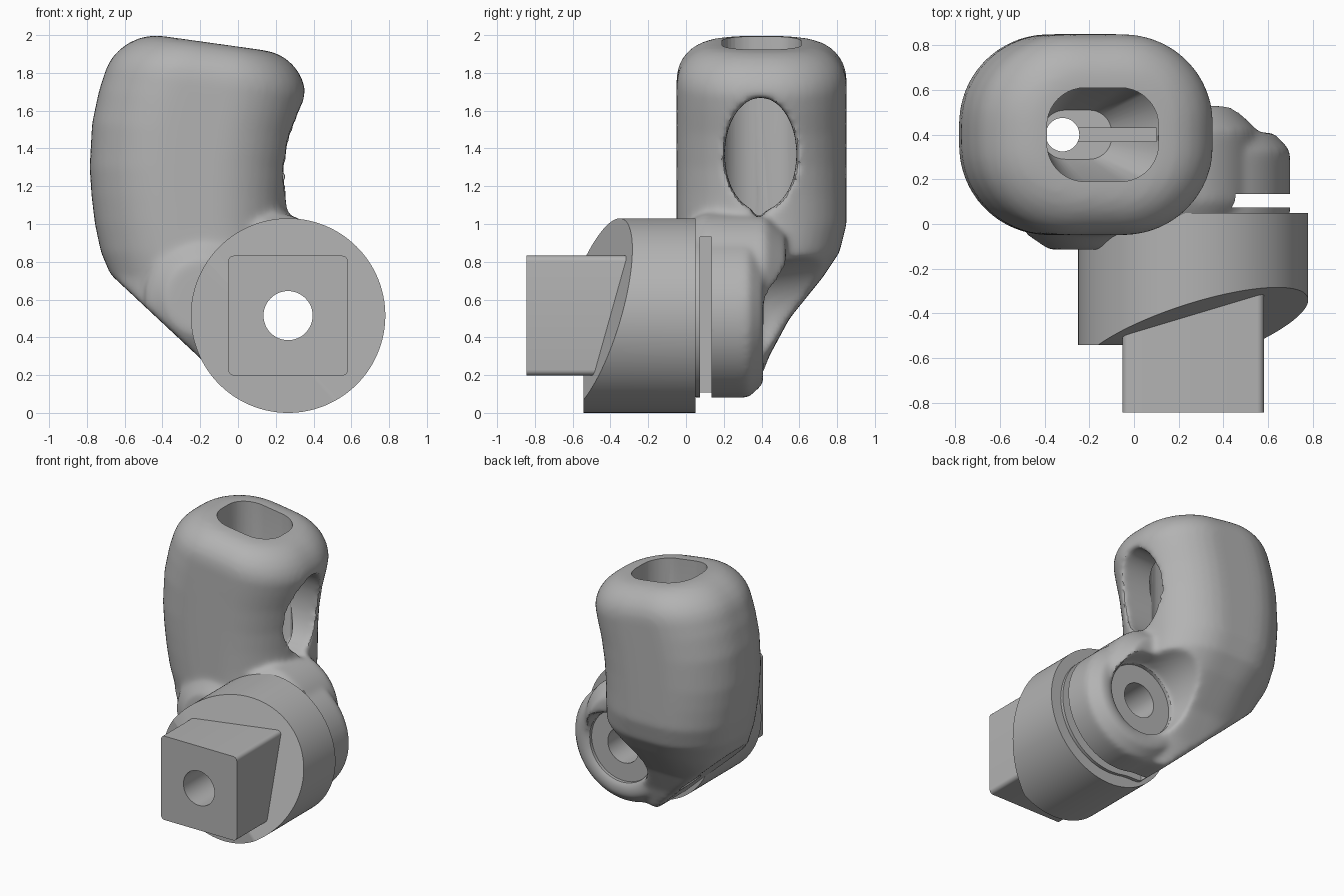
import bpy, bmesh, math
from mathutils import Vector, Matrix

if "Cube" in bpy.data.objects:
    bpy.data.objects.remove(bpy.data.objects["Cube"])

grey = bpy.data.materials.new("plain grey")
grey.use_nodes = True
grey.diffuse_color = (0.45, 0.45, 0.45, 1)
grey.node_tree.nodes["Principled BSDF"].inputs["Base Color"].default_value = grey.diffuse_color

CX, CZ = 0.265, 0.515      # pivot axis, running along y


def new_object(name, bm):
    bmesh.ops.recalc_face_normals(bm, faces=bm.faces)
    mesh = bpy.data.meshes.new(name)
    bm.to_mesh(mesh)
    bm.free()
    mesh.materials.append(grey)
    ob = bpy.data.objects.new(name, mesh)
    bpy.context.collection.objects.link(ob)
    return ob


def loft(name, rings):
    bm = bmesh.new()
    loops = [[bm.verts.new(p) for p in ring] for ring in rings]
    n = len(loops[0])
    for a, b in zip(loops, loops[1:]):
        for i in range(n):
            j = (i + 1) % n
            bm.faces.new((a[i], a[j], b[j], b[i]))
    bm.faces.new(loops[0][::-1])
    bm.faces.new(loops[-1])
    return new_object(name, bm)


def rounded_rect(x0, x1, y0, y1, r, steps=10):
    pts = []
    for k, (x, y) in enumerate([(x1 - r, y1 - r), (x0 + r, y1 - r),
                                (x0 + r, y0 + r), (x1 - r, y0 + r)]):
        for s in range(steps + 1):
            a = math.pi / 2 * (k + s / steps)
            pts.append((x + r * math.cos(a), y + r * math.sin(a)))
    return pts


def turned(name, profile, x=CX, z=CZ, n=96):
    """Solid of (y, radius) rings around an axis along y."""
    angles = [2 * math.pi * i / n for i in range(n)]
    return loft(name, [[(x + r * math.cos(a), y, z + r * math.sin(a)) for a in angles]
                       for y, r in profile])


def oval_along_x(name, x0, x1, y, z, ry, rz, n=64):
    angles = [2 * math.pi * i / n for i in range(n)]
    return loft(name, [[(x, y + ry * math.cos(a), z + rz * math.sin(a)) for a in angles]
                       for x in (x0, x1)])


def box(name, lo, hi):
    return loft(name, [[(x, y, z) for x, y in ((lo[0], lo[1]), (hi[0], lo[1]),
                                               (hi[0], hi[1]), (lo[0], hi[1]))]
                       for z in (lo[2], hi[2])])


def bisect(ob, point, normal):
    """Cut away everything on the normal's side and close the cut."""
    bm = bmesh.new()
    bm.from_mesh(ob.data)
    cut = bmesh.ops.bisect_plane(bm, geom=bm.verts[:] + bm.edges[:] + bm.faces[:],
                                 plane_co=point, plane_no=Vector(normal).normalized(),
                                 clear_outer=True)
    edges = [e for e in cut["geom_cut"] if isinstance(e, bmesh.types.BMEdge)]
    bmesh.ops.contextual_create(bm, geom=edges)
    bmesh.ops.recalc_face_normals(bm, faces=bm.faces)
    bm.to_mesh(ob.data)
    bm.free()


def apply_modifier(ob, kind, **settings):
    mod = ob.modifiers.new(kind, kind)
    for key, value in settings.items():
        setattr(mod, key, value)
    bpy.context.view_layer.objects.active = ob
    bpy.ops.object.modifier_apply(modifier=mod.name)


def combine(ob, others, operation):
    for other in others:
        apply_modifier(ob, "BOOLEAN", object=other, operation=operation, solver="EXACT")
        bpy.data.objects.remove(other)


def bore():
    return turned("bore_cutter", [(-1, 0.13), (1, 0.13)], n=48)


def shade(ob):
    bpy.ops.object.select_all(action="DESELECT")
    ob.select_set(True)
    bpy.context.view_layer.objects.active = ob
    bpy.ops.object.shade_smooth_by_angle(angle=math.radians(32))


def lerp_table(table, t):
    for (a, u), (b, v) in zip(table, table[1:]):
        if t <= b:
            return u + (v - u) * max(0, (t - a) / (b - a))
    return table[-1][1]


# Body: rounded column, leaning back at the bottom and tilted on top
FRONT, BACK = -0.05, 0.85
back_edge = [(0.1, 0.37), (0.17, 0.4), (0.33, 0.45), (0.52, 0.56), (0.7, 0.71),
             (0.8, 0.79), (0.9, 0.835), (1.0, BACK)]
levels = [(0.1, -0.62, 0.25, 0), (0.3, -0.63, 0.28, 0), (0.5, -0.64, 0.28, 0),
          (0.72, -0.67, 0.28, 0), (0.85, -0.725, 0.28, 0), (1.0, -0.757, 0.265, 0),
          (1.15, -0.775, 0.267, 0), (1.3, -0.785, 0.277, 0), (1.5, -0.772, 0.305, 0),
          (1.65, -0.735, 0.338, 0), (1.76, -0.695, 0.357, 0)]
for k in range(1, 7):
    a = math.pi / 12 * k
    levels.append((1.76 + 0.207 * math.sin(a), -0.695 + 0.08 * math.sin(a), 0.357,
                   0.21 * (1 - math.cos(a))))
rings = []
for z, x0, x1, inset in levels:
    depth = lerp_table(back_edge, z) - FRONT
    tilt = -0.14 * min(1, max(0, (z - 1.3) / 0.46))
    rings.append([(x, FRONT + (y - FRONT) * depth / (BACK - FRONT), z + tilt * (x + 0.2))
                  for x, y in rounded_rect(x0 + inset, x1 - inset, FRONT + inset,
                                           BACK - inset, 0.4 - inset)])
body = loft("curved_body", rings)

# Clamp ears, and the neck and web that join them to the body
front_ear = turned("front_ear", [(-0.1, 0.43), (0.1, 0.43)])
rear_ear = turned("rear_ear", [(0.05, 0.435), (0.33, 0.435), (0.41, 0.36)])
neck = turned("neck", [(-0.115, 0.2), (-0.04, 0.31), (0.2, 0.34)], x=-0.18, z=0.61)
web = turned("web", [(0, 0.33), (0.1, 0.38), (0.42, 0.38), (0.53, 0.28)], x=0.17, z=0.68)
combine(body, [front_ear, rear_ear, neck, web], "UNION")
bisect(body, (-0.65, 0, 0.71), (-0.683, 0, -0.73))

# Soft hollows: rear bowl and teardrop side window, blended before the sharp cuts
bowl = turned("bowl_cutter", [(0.38, 0.27), (0.9, 0.36)])
window = oval_along_x("window_cutter", -0.1, 0.8, 0.395, 1.37, 0.19, 0.3)
spout = oval_along_x("window_neck_cutter", 0.08, 0.8, 0.385, 1.13, 0.045, 0.1)
combine(body, [bowl, window, spout], "DIFFERENCE")
apply_modifier(body, "REMESH", mode="VOXEL", voxel_size=0.018)
apply_modifier(body, "SMOOTH", factor=0.5, iterations=12)

# Sharp cuts: top cavity, drain hole, floor slot, clamp slot, pivot bore and washer seat
cavity = loft("cavity_cutter", [[(x, y, z) for x, y in rounded_rect(x0, x1, y0, y1, r)]
                                for z, x0, x1, y0, y1, r in (
                                    (0.8, -0.41, -0.1, 0.29, 0.51, 0.1),
                                    (1.05, -0.39, 0.11, 0.19, 0.61, 0.17),
                                    (2.2, -0.39, 0.11, 0.19, 0.61, 0.17))])
drain = loft("drain_cutter", [[(x, y, z) for x, y in
                               rounded_rect(-0.395, -0.245, 0.325, 0.475, 0.0749)]
                              for z in (-0.1, 1.2)])
floor_slot = box("floor_slot_cutter", (-0.27, 0.37, 0.75), (0.1, 0.43, 1.2))
ear_slot = box("ear_slot_cutter", (0.0, 0.075, -0.2), (1, 0.135, 0.93))
seat = turned("seat_cutter", [(0.37, 0.265), (0.9, 0.265)])
combine(body, [cavity, drain, floor_slot, ear_slot, bore(), seat], "DIFFERENCE")

# Round base: flat front with a slanted cut across the upper right
base = turned("round_base", [(-0.543, 0.515), (0.05, 0.515)], n=128)
bisect(base, (0.45, -0.305, 0.996), (0.3, -1, 0.28))
combine(base, [bore()], "DIFFERENCE")

# Square post with softened long edges
post = loft("square_post", [[(x, y, z) for x, z in
                             rounded_rect(-0.052, 0.582, 0.198, 0.832, 0.03, 5)]
                            for y in (-0.845, -0.2)])
combine(post, [bore()], "DIFFERENCE")

for ob in (body, base, post):
    shade(ob)
